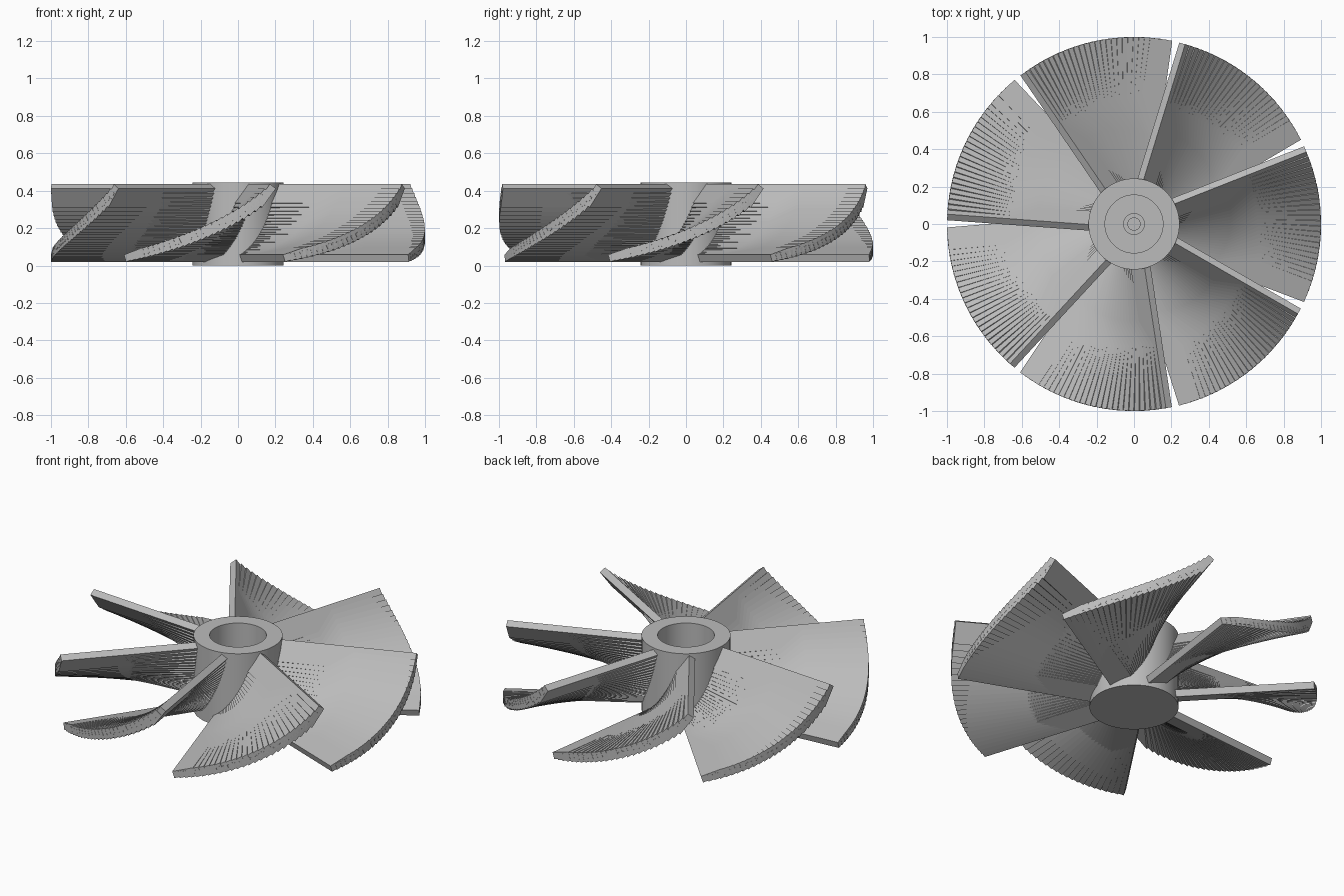
import bpy
import bmesh
from math import asin, cos, pi, radians, sin
from mathutils import Matrix

cube = bpy.data.objects.get("Cube")
if cube:
    bpy.data.objects.remove(cube, do_unlink=True)

BLADES = 7
BARS = 25            # overlapping tilted bars that make up one blade
START, SWEEP = radians(133.4), radians(42.4)
Z_LOW, Z_HIGH = 0.058, 0.373
R_IN, R_OUT = 0.2, 0.998
CHORD, THICK = 0.125, 0.04
PITCH_LOW, PITCH_HIGH = radians(18), radians(54)

grey = bpy.data.materials.new("plain grey")
grey.use_nodes = True
grey.diffuse_color = (0.5, 0.5, 0.5, 1)
grey.node_tree.nodes["Principled BSDF"].inputs["Base Color"].default_value = (0.5, 0.5, 0.5, 1)


def add_object(name, bm):
    bmesh.ops.recalc_face_normals(bm, faces=bm.faces)
    mesh = bpy.data.meshes.new(name)
    bm.to_mesh(mesh)
    bm.free()
    mesh.materials.append(grey)
    obj = bpy.data.objects.new(name, mesh)
    bpy.context.collection.objects.link(obj)
    return obj


# Hub: turned cup with a closed base and a small stepped recess in its floor
profile = [(0, 0), (0.243, 0), (0.243, 0.445), (0.155, 0.445), (0.155, 0.08),
           (0.055, 0.08), (0.055, 0.06), (0.033, 0.06), (0.033, 0.04), (0, 0.04)]
bm = bmesh.new()
verts = [bm.verts.new((r, 0, z)) for r, z in profile]
edges = [bm.edges.new(pair) for pair in zip(verts, verts[1:])]
bmesh.ops.spin(bm, geom=verts + edges, cent=(0, 0, 0), axis=(0, 0, 1),
               angle=2 * pi, steps=72, use_merge=True)
bmesh.ops.remove_doubles(bm, verts=bm.verts, dist=0.0001)
hub = add_object("hub", bm)
bpy.context.view_layer.objects.active = hub
hub.select_set(True)
bpy.ops.object.shade_smooth_by_angle(angle=radians(30))
hub.select_set(False)

# Blade: a fan of radial bars following a circular arc that steepens as it climbs
bm = bmesh.new()
box = Matrix.Diagonal((R_OUT - R_IN, CHORD, THICK, 1))
shift = Matrix.Translation(((R_OUT + R_IN) / 2, 0, 0))
arc_radius = (Z_HIGH - Z_LOW) / (cos(PITCH_LOW) - cos(PITCH_HIGH))
for i in range(BARS):
    t = i / (BARS - 1)
    tilt = asin(sin(PITCH_LOW) + t * (sin(PITCH_HIGH) - sin(PITCH_LOW)))
    z = Z_LOW + arc_radius * (cos(PITCH_LOW) - cos(tilt))
    lift = Matrix.Translation((0, 0, z))
    turn = Matrix.Rotation(START + t * SWEEP, 4, "Z")
    pitch = Matrix.Rotation(tilt, 4, "X")
    bmesh.ops.create_cube(bm, size=1, matrix=lift @ turn @ shift @ pitch @ box)
first = add_object("blade_1", bm)

# Remaining blades share the same mesh
for n in range(1, BLADES):
    blade = bpy.data.objects.new(f"blade_{n + 1}", first.data)
    blade.rotation_euler.z = 2 * pi * n / BLADES
    bpy.context.collection.objects.link(blade)
